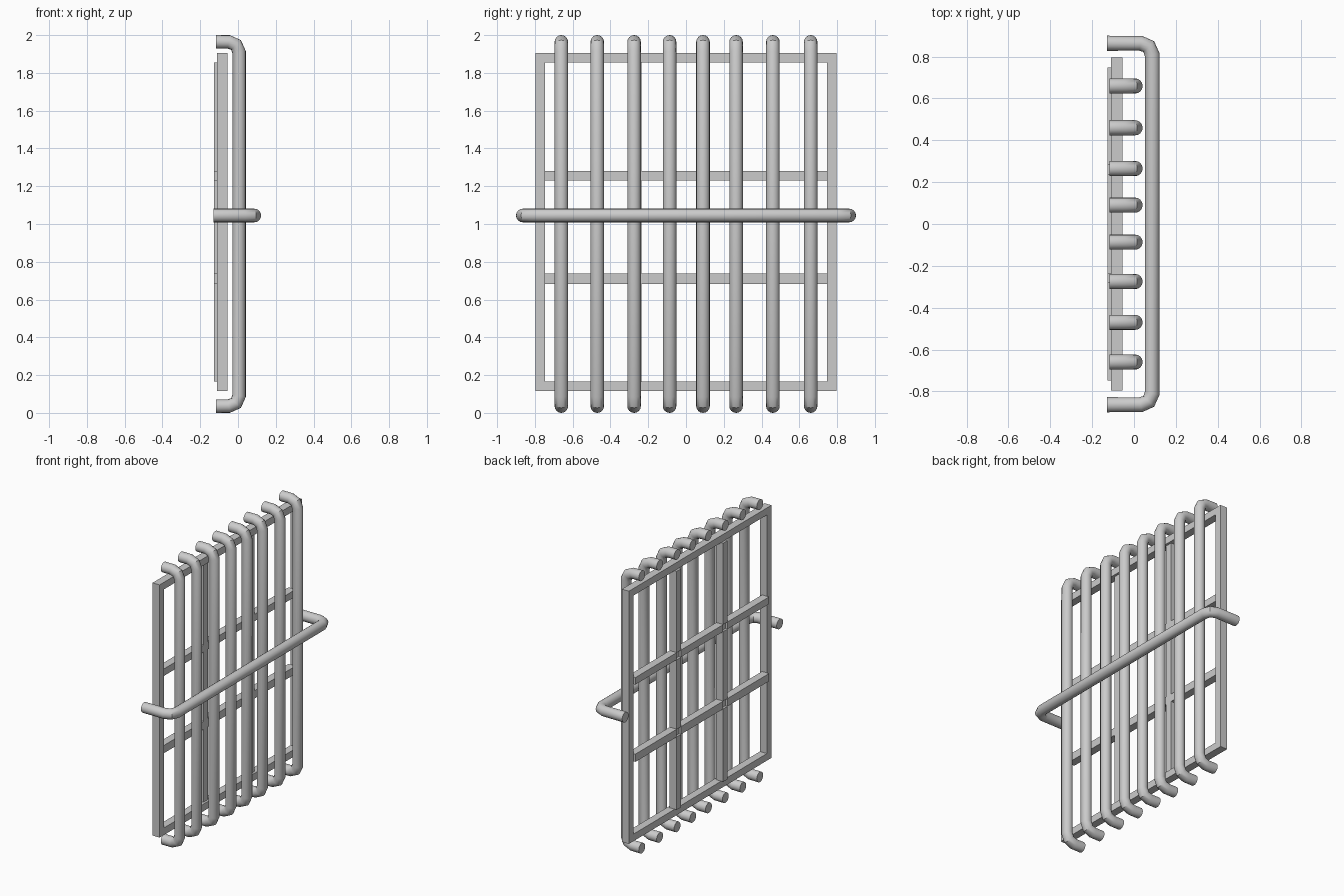
import bpy, math

if "Cube" in bpy.data.objects:
    bpy.data.objects.remove(bpy.data.objects["Cube"])

R = 0.036      # tube radius
BEND = 0.055   # centre-line bend radius


def box(name, x, y, z):
    bpy.ops.mesh.primitive_cube_add(size=1, location=(sum(x) / 2, sum(y) / 2, sum(z) / 2))
    ob = bpy.context.object
    ob.name = name
    ob.scale = (x[1] - x[0], y[1] - y[0], z[1] - z[0])
    bpy.ops.object.transform_apply(location=False, rotation=False, scale=True)
    return ob


def staple(name, back, front, half, place):
    """Tube with both ends bent back; place maps (depth, along) to 3D."""
    c = front - BEND
    side = [(back, half)]
    for a in (90, 45, 0):
        t = math.radians(a)
        side.append((c + BEND * math.cos(t), half - BEND + BEND * math.sin(t)))
    path = side + [(d, -s) for d, s in reversed(side)]
    cu = bpy.data.curves.new(name, 'CURVE')
    cu.dimensions = '3D'
    cu.bevel_depth = R
    cu.bevel_resolution = 6
    cu.use_fill_caps = True
    sp = cu.splines.new('POLY')
    sp.points.add(len(path) - 1)
    for p, (d, s) in zip(sp.points, path):
        p.co = (*place(d, s), 1)
    ob = bpy.data.objects.new(name, cu)
    bpy.context.collection.objects.link(ob)
    bpy.ops.object.select_all(action='DESELECT')
    bpy.context.view_layer.objects.active = ob
    ob.select_set(True)
    bpy.ops.object.convert(target='MESH')
    bpy.ops.object.shade_smooth_by_angle(angle=math.radians(30))


# Vertical security bars
for i, y in enumerate((-0.66, -0.47, -0.275, -0.087, 0.09, 0.265, 0.46, 0.66)):
    staple(f"vertical_bar_{i}", -0.117, 0.006, 1 - R, lambda d, s, y=y: (d, y, 1 + s))

# Horizontal retaining bar
staple("cross_bar", -0.13, 0.087, 0.9 - R, lambda d, s: (d, s, 1.045))

# Outer window frame
FX = (-0.111, -0.056)
for n, y in (("left", (-0.797, -0.747)), ("right", (0.747, 0.797))):
    box("frame_" + n, FX, y, (0.117, 1.906))
for n, z in (("bottom", (0.117, 0.167)), ("top", (1.856, 1.906))):
    box("frame_" + n, FX, (-0.747, 0.747), z)

# Glazing bars: segments between recessed junctions
GX, JX = (-0.127, -0.072), (-0.111, -0.072)
mull = [(-0.282, -0.235), (0.235, 0.285)]
rails = [(0.683, 0.738), (1.23, 1.28)]
for i, y in enumerate(mull):
    for j, z in enumerate(((0.167, 0.683), (0.738, 1.23), (1.28, 1.856))):
        box(f"mullion_{i}_{j}", GX, y, z)
    for j, z in enumerate(rails):
        box(f"junction_{i}_{j}", JX, y, z)
for i, z in enumerate(rails):
    for j, y in enumerate(((-0.747, -0.282), (-0.235, 0.235), (0.285, 0.747))):
        box(f"rail_{i}_{j}", GX, y, z)
